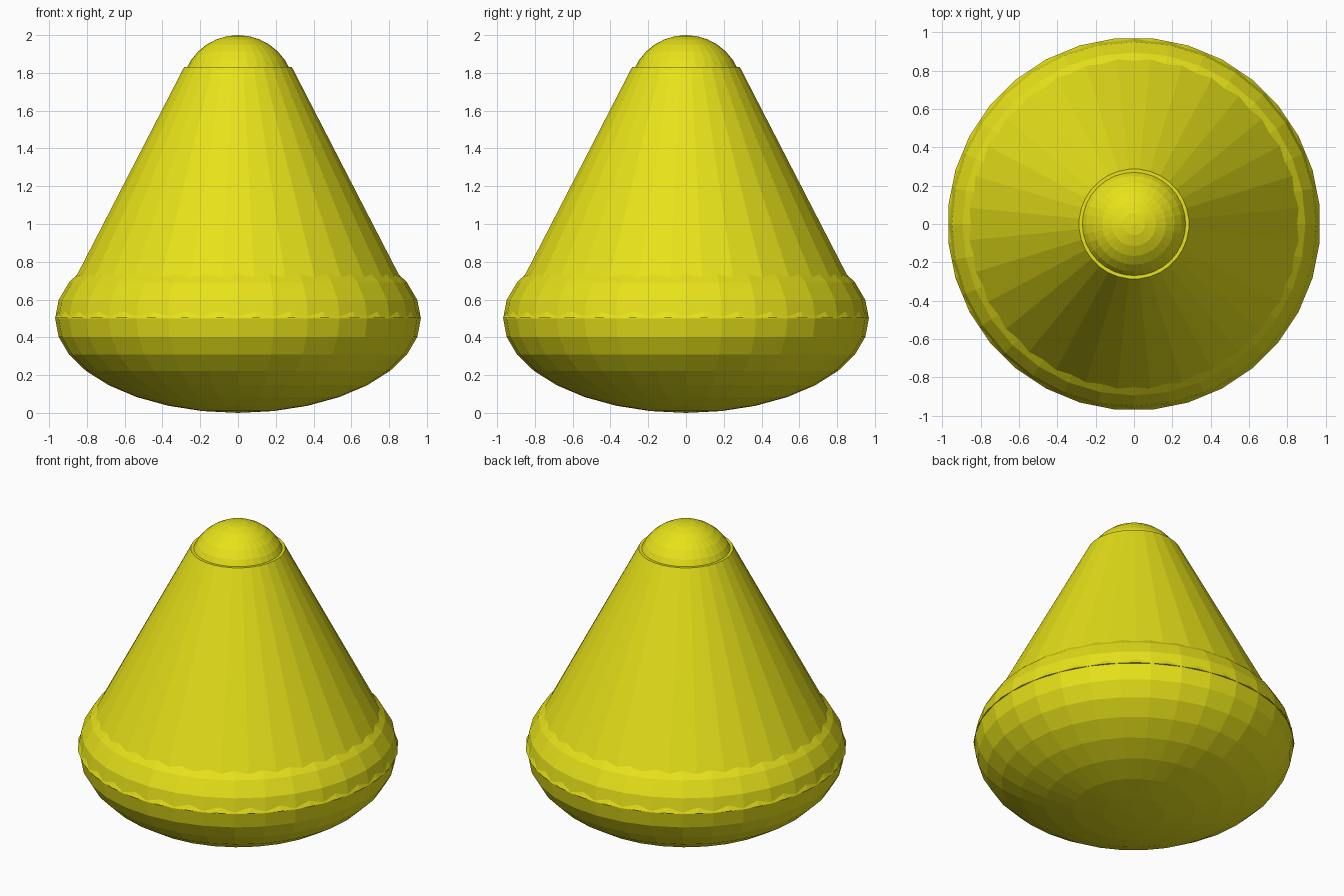
import bpy
from math import pi

if "Cube" in bpy.data.objects:
    bpy.data.objects.remove(bpy.data.objects["Cube"])

mat = bpy.data.materials.new("yellow")
mat.diffuse_color = (0.8, 0.76, 0.01, 1)
mat.use_nodes = True
mat.node_tree.nodes["Principled BSDF"].inputs["Base Color"].default_value = mat.diffuse_color
SIDES = 32


def finish(name):
    ob = bpy.context.object
    ob.name = name
    ob.data.materials.append(mat)
    return ob


# Flattened round base
bpy.ops.mesh.primitive_uv_sphere_add(segments=SIDES, ring_count=16, radius=1, location=(0, 0, 0.5))
finish("rounded_base").scale = (0.968, 0.968, 0.5)

# Tapered body, turned half a facet so its rim interlocks with the base
Z0, Z1 = 0.505, 1.83
bpy.ops.mesh.primitive_cone_add(vertices=SIDES, radius1=0.973, radius2=0.287, depth=Z1 - Z0,
                                location=(0, 0, (Z0 + Z1) / 2), rotation=(0, 0, pi / SIDES))
finish("tapered_body")

# Rounded tip
bpy.ops.mesh.primitive_uv_sphere_add(segments=SIDES, ring_count=16, radius=0.3, location=(0, 0, 1.7))
finish("rounded_tip")
